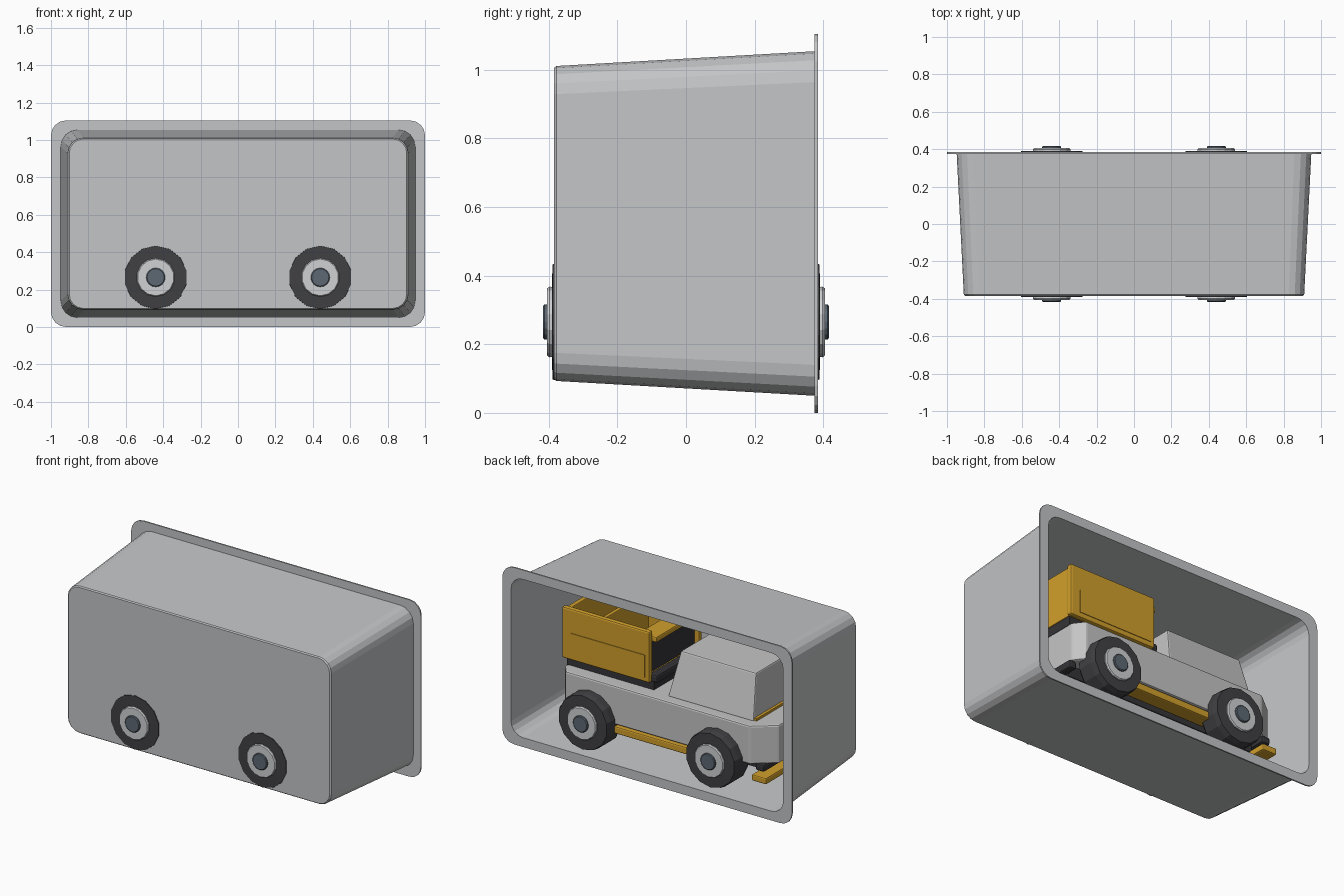
import bpy, bmesh, math
from mathutils import Matrix, Vector

if "Cube" in bpy.data.objects:
    bpy.data.objects.remove(bpy.data.objects["Cube"])


def mat(name, rgb):
    m = bpy.data.materials.new(name)
    m.diffuse_color = (*rgb, 1)
    m.use_nodes = True
    m.node_tree.nodes["Principled BSDF"].inputs["Base Color"].default_value = m.diffuse_color
    return m


TRAY = mat("tray_grey", (0.55, 0.56, 0.57))
BODY = mat("body_grey", (0.56, 0.56, 0.56))
HUB = mat("hub_grey", (0.63, 0.64, 0.65))
STEEL = mat("cap_blue_grey", (0.11, 0.14, 0.175))
RUBBER = mat("tyre_black", (0.052, 0.052, 0.058))
DARK = mat("frame_black", (0.035, 0.035, 0.04))
YELLOW = mat("yellow", (0.64, 0.35, 0.025))


def finish(bm, name, material, bevel=0.0):
    bmesh.ops.recalc_face_normals(bm, faces=bm.faces)
    me = bpy.data.meshes.new(name)
    bm.to_mesh(me)
    bm.free()
    me.materials.append(material)
    ob = bpy.data.objects.new(name, me)
    bpy.context.collection.objects.link(ob)
    if bevel:
        b = ob.modifiers.new("bevel", "BEVEL")
        b.width, b.segments, b.limit_method = bevel, 2, "ANGLE"
    return ob


def box(name, x, y, z, material, bevel=0.0):
    """Box from (min, max) ranges."""
    bm = bmesh.new()
    bmesh.ops.create_cube(bm, size=1)
    for v in bm.verts:
        v.co = Vector([r[0] if c < 0 else r[1] for c, r in zip(v.co, (x, y, z))])
    return finish(bm, name, material, bevel)


def loft(name, rings, material, closed=False, bevel=0.0):
    """Bridge rings of equal length, capping the ends unless closed."""
    bm = bmesh.new()
    vs = [[bm.verts.new(p) for p in r] for r in rings]
    n = len(vs[0])
    for a, b in zip(vs, vs[1:]):
        for i in range(n):
            j = (i + 1) % n
            bm.faces.new((a[i], a[j], b[j], b[i]))
    bm.faces.new(vs[0])
    bm.faces.new(vs[-1])
    return finish(bm, name, material, bevel)


def round_rect(hx, hz, r, y, seg=4, zc=0.552):
    pts = []
    for q, (sx, sz) in enumerate(((1, 1), (-1, 1), (-1, -1), (1, -1))):
        for k in range(seg + 1):
            a = (q + k / seg) * math.pi / 2
            pts.append((sx * (hx - r) + r * math.cos(a), y,
                        zc + sz * (hz - r) + r * math.sin(a)))
    return pts


# Open tray: outside of the shell, round the flange, then down the inside
loft("tray", [
    round_rect(0.902, 0.453, 0.075, -0.385),
    round_rect(0.910, 0.459, 0.082, -0.378),
    round_rect(0.948, 0.502, 0.090, 0.375),
    round_rect(1.000, 0.552, 0.080, 0.375),
    round_rect(1.000, 0.552, 0.080, 0.384),
    round_rect(0.940, 0.494, 0.082, 0.384),
    round_rect(0.900, 0.450, 0.074, -0.375)], TRAY)


# Wheels: turned profiles of (radius, y), mirrored to both sides
def turned(name, profile, x, side, n, material):
    rings = [[(x + r * math.sin(2 * math.pi * i / n), side * y,
               0.265 + r * math.cos(2 * math.pi * i / n)) for i in range(n)]
             for r, y in profile]
    return loft(name, rings, material)


for end, wx in (("front", -0.44), ("rear", 0.44)):
    for label, s in (("left", 1), ("right", -1)):
        tag = f"{end}_{label}"
        turned("tyre_" + tag, [(0.15, 0.235), (0.174, 0.26), (0.174, 0.355),
                               (0.168, 0.389), (0.10, 0.391)], wx, s, 14, RUBBER)
        turned("hub_" + tag, [(0.10, 0.37), (0.103, 0.398), (0.098, 0.405)],
               wx, s, 14, HUB)
        turned("hub_cap_" + tag, [(0.051, 0.40), (0.051, 0.413), (0.046, 0.417)],
               wx, s, 16, STEEL)
    box("axle_" + end, (wx - 0.03, wx + 0.03), (-0.24, 0.24), (0.235, 0.295), DARK)

# Lower body with chamfered corners
half = [(0.66, 0.25), (0.61, 0.315), (-0.66, 0.315), (-0.79, 0.21)]
plan = half + [(x, -y) for x, y in reversed(half)]
loft("lower_body", [[(x, y, z) for x, y in plan] for z in (0.27, 0.51)], BODY, bevel=0.01)

# Cab, narrower at the roof, on a yellow base strip
loft("cab", [[(x, y, z) for x, y in ((b, w), (f, w), (f, -w), (b, -w))]
             for b, f, w, z in ((-0.05, -0.64, 0.25, 0.505), (-0.09, -0.61, 0.18, 0.775))],
     BODY, bevel=0.008)
box("cab_base_strip", (-0.655, -0.60), (-0.24, 0.24), (0.505, 0.525), YELLOW)

# Chassis, running boards and front bumper
box("chassis", (-0.68, 0.64), (-0.2, 0.2), (0.2, 0.275), DARK)
for label, s in (("left", 1), ("right", -1)):
    box("running_board_" + label, (-0.34, 0.34), sorted((s * 0.22, s * 0.318)),
        (0.215, 0.26), YELLOW, 0.008)
box("front_bumper", (-0.77, -0.67), (-0.31, 0.31), (0.17, 0.21), YELLOW, 0.008)
box("bumper_bar", (-0.74, -0.68), (-0.29, 0.29), (0.23, 0.275), DARK, 0.012)
box("rear_bumper_bar", (0.64, 0.69), (-0.27, 0.27), (0.21, 0.26), DARK, 0.012)

# Load bed: frame, floor, sides, rear wall, dividers and front cap
box("bed_frame", (0.06, 0.66), (-0.23, 0.23), (0.505, 0.57), DARK)
box("bed_floor", (0.08, 0.66), (-0.235, 0.235), (0.56, 0.60), YELLOW)
box("bed_front_bar", (0.03, 0.09), (-0.24, 0.24), (0.56, 0.61), DARK, 0.012)
box("bed_front_wall", (0.10, 0.12), (-0.235, 0.235), (0.60, 0.82), DARK)
box("bed_front_cap", (0.04, 0.16), (-0.235, 0.235), (0.81, 0.845), YELLOW, 0.008)
box("bed_rear_wall", (0.635, 0.665), (-0.235, 0.235), (0.56, 0.87), YELLOW, 0.006)
box("bed_divider", (0.42, 0.445), (-0.235, 0.235), (0.60, 0.85), YELLOW, 0.006)
for label, s in (("left", 1), ("right", -1)):
    box("bed_side_" + label, (0.07, 0.675), sorted((s * 0.228, s * 0.262)),
        (0.56, 0.88), YELLOW, 0.01)
    box("bed_side_plate_" + label, (0.10, 0.61), sorted((s * 0.26, s * 0.266)),
        (0.59, 0.73), YELLOW)
